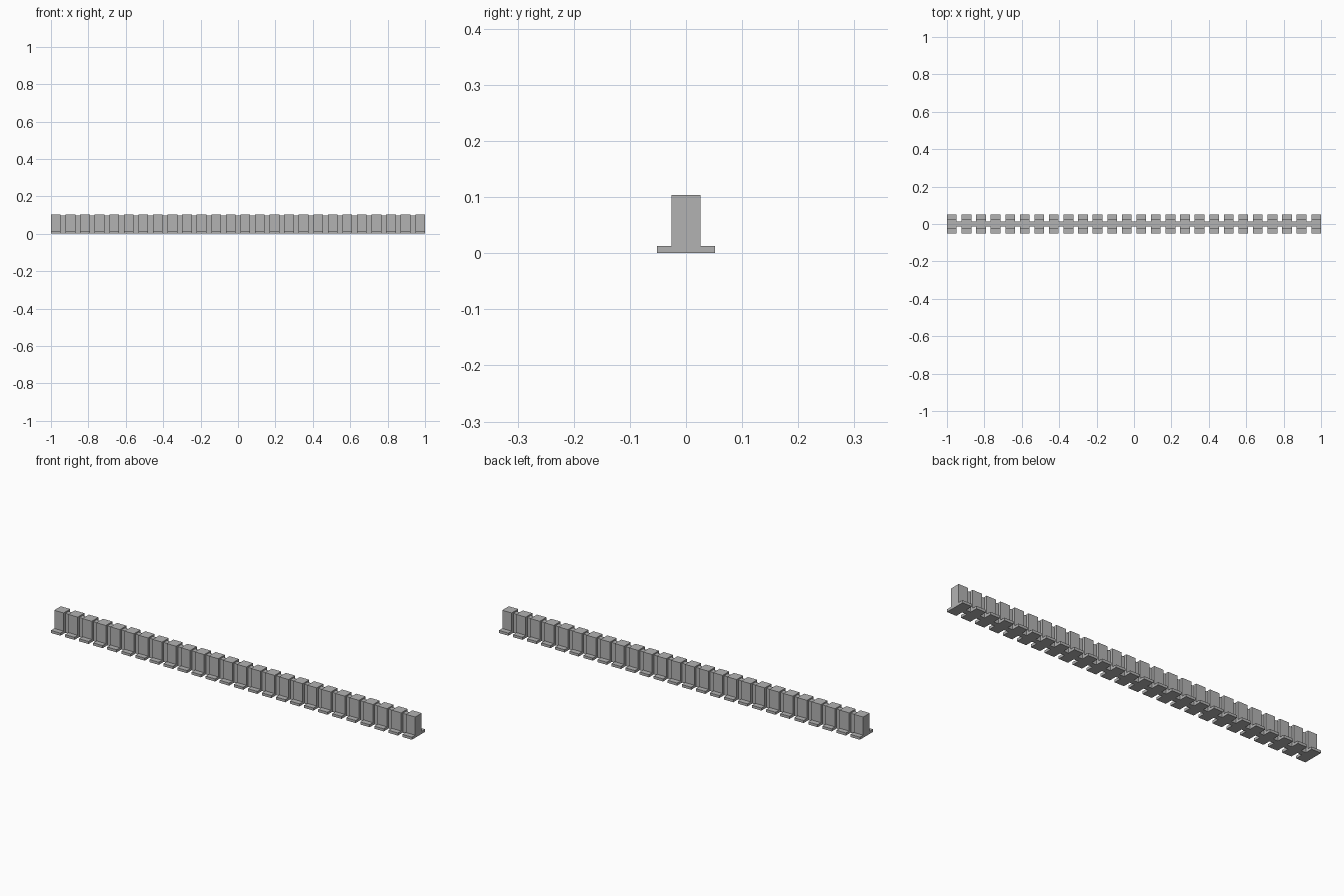
import bpy
import bmesh

cube = bpy.data.objects.get("Cube")
if cube:
    bpy.data.objects.remove(cube, do_unlink=True)

COUNT = 26
W = 2 / (COUNT * 1.5 - 0.5)   # block width; each gap is half a block
PITCH = W * 1.5

grey = bpy.data.materials.new("stone grey")
grey.use_nodes = True
colour = (0.45, 0.45, 0.45, 1)
grey.diffuse_color = colour
grey.node_tree.nodes["Principled BSDF"].inputs["Base Color"].default_value = colour


def repeated_profile(name, profile, x, width, count):
    """Extrude a (y, z) outline along x and repeat it at the block pitch."""
    bm = bmesh.new()
    face = bm.faces.new([bm.verts.new((0, y, z)) for y, z in profile])
    result = bmesh.ops.extrude_face_region(bm, geom=[face])
    verts = [v for v in result["geom"] if isinstance(v, bmesh.types.BMVert)]
    bmesh.ops.translate(bm, verts=verts, vec=(width, 0, 0))
    bmesh.ops.recalc_face_normals(bm, faces=bm.faces)
    mesh = bpy.data.meshes.new(name)
    bm.to_mesh(mesh)
    bm.free()
    mesh.materials.append(grey)
    obj = bpy.data.objects.new(name, mesh)
    obj.location.x = x
    bpy.context.collection.objects.link(obj)
    array = obj.modifiers.new("repeat", "ARRAY")
    array.count = count
    array.use_relative_offset = False
    array.use_constant_offset = True
    array.constant_offset_displace = (PITCH, 0, 0)
    return obj


# Upright blocks on wide, thin feet
half = [(W, 0), (W, W / 4), (W / 2, W / 4), (W / 2, W * 2)]
outline = half + [(-y, z) for y, z in reversed(half)]
repeated_profile("footed_blocks", outline, -1, W, COUNT)

# Narrow links filling the gaps, slightly lower than the blocks
link_half = [(W / 4, 0), (W / 4, W * 1.875)]
link = link_half + [(-y, z) for y, z in reversed(link_half)]
repeated_profile("connecting_links", link, -1 + W, W / 2, COUNT - 1)
